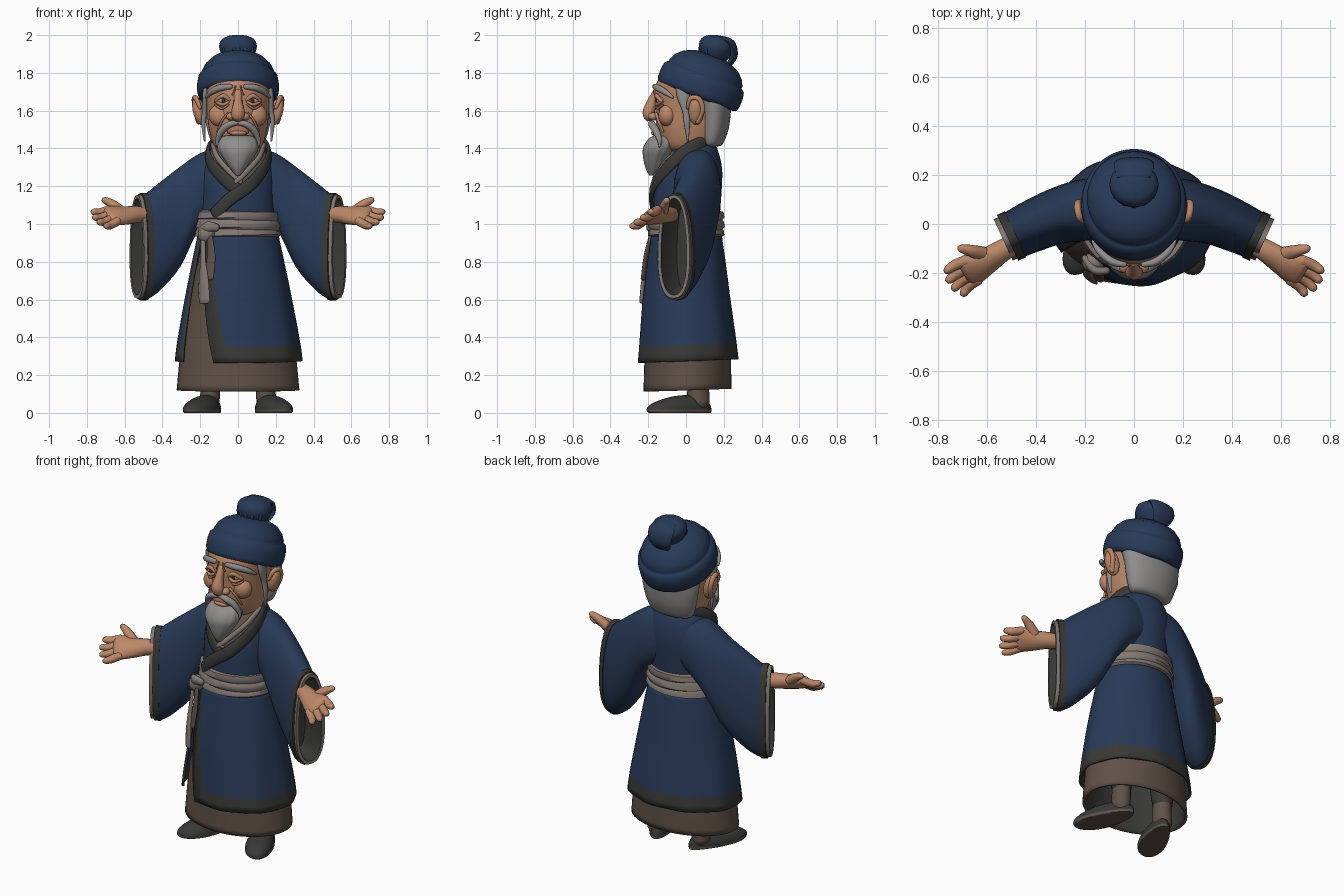
import bpy, bmesh, math
from mathutils import Vector, Matrix

if "Cube" in bpy.data.objects:
    bpy.data.objects.remove(bpy.data.objects["Cube"])

def material(name, r, g, b):
    m = bpy.data.materials.new(name)
    m.diffuse_color = (r, g, b, 1)
    m.use_nodes = True
    m.node_tree.nodes["Principled BSDF"].inputs["Base Color"].default_value = m.diffuse_color
    return m

NAVY = material("navy cloth", .0215, .043, .098)
CHAR = material("charcoal trim", .04, .04, .038)
TAUPE = material("taupe cloth", .115, .082, .064)
SASH = material("warm grey cloth", .225, .19, .17)
HAIR = material("grey hair", .28, .27, .265)
SKIN = material("skin", .50, .245, .14)
BLUSH = material("dark skin", .38, .165, .095)
WHITE = material("eye white", .5, .42, .35)
IRIS = material("iris brown", .05, .025, .015)

# ---------- helpers ----------
def finish(name, bm, mats, mirror=False, angle=50):
    bmesh.ops.recalc_face_normals(bm, faces=bm.faces)
    me = bpy.data.meshes.new(name)
    bm.to_mesh(me)
    bm.free()
    for m in mats:
        me.materials.append(m)
    for p in me.polygons:
        p.use_smooth = True
    me.set_sharp_from_angle(angle=math.radians(angle))
    ob = bpy.data.objects.new(name, me)
    bpy.context.collection.objects.link(ob)
    if mirror:
        ob.modifiers.new("mirror", 'MIRROR')
    return ob

def spline(pts, n):
    """Catmull-Rom resampling of equal-length tuples."""
    out = []
    for i in range(len(pts) - 1):
        a, b, c, d = pts[max(i - 1, 0)], pts[i], pts[i + 1], pts[min(i + 2, len(pts) - 1)]
        for k in range(n):
            t = k / n
            out.append(tuple(.5 * (2 * q + (r - p) * t + (2 * p - 5 * q + 4 * r - s) * t * t
                             + (3 * q - p - 3 * r + s) * t ** 3) for p, q, r, s in zip(a, b, c, d)))
    return out + [tuple(pts[-1])]

def loft(name, rings, mats, rule=None, closed=True, cap=(True, True), mirror=False, angle=50):
    bm = bmesh.new()
    vs = [[bm.verts.new(p) for p in r] for r in rings]
    n = len(rings[0])
    for i in range(len(vs) - 1):
        for j in range(n if closed else n - 1):
            k = (j + 1) % n
            f = bm.faces.new((vs[i][j], vs[i][k], vs[i + 1][k], vs[i + 1][j]))
            if rule:
                f.material_index = rule(i, j)
    for c, r, i in ((cap[0], vs[0], 0), (cap[1], vs[-1], len(vs) - 2)):
        if c and closed:
            bm.faces.new(r).material_index = rule(i, 0) if rule else 0
    return finish(name, bm, mats, mirror, angle)

def circle(n):
    return [2 * math.pi * k / n for k in range(n)]

def tube(name, pts, mat, ref=None, mirror=False, n=5, seg=12):
    """Tapered tube; points are (x, y, z, width, thickness); thickness faces ref or outward."""
    P = spline(pts, n)
    rings = []
    for i, p in enumerate(P):
        c = Vector(p[:3])
        t = (Vector(P[min(i + 1, len(P) - 1)][:3]) - Vector(P[max(i - 1, 0)][:3])).normalized()
        nn = Vector(ref) if ref else Vector((c.x, c.y - .03, 0))
        nn = (nn - t * nn.dot(t)).normalized()
        b = t.cross(nn)
        ring = lambda o, s: [c + t * o + (b * p[3] * math.cos(a) + nn * p[4] * math.sin(a)) * s for a in circle(seg)]
        if i == 0:
            rings.append(ring(-p[4] * .7, .55))
        rings.append(ring(0, 1))
        if i == len(P) - 1:
            rings.append(ring(p[4] * .7, .55))
    return loft(name, rings, [mat], mirror=mirror, angle=80)

def ball(name, loc, scale, mat, rot=(0, 0, 0), mirror=False):
    bm = bmesh.new()
    M = Matrix.Translation(loc)
    for ang, ax in zip(rot, "XYZ"):
        M = M @ Matrix.Rotation(math.radians(ang), 4, ax)
    bmesh.ops.create_uvsphere(bm, u_segments=24, v_segments=14, radius=1,
                              matrix=M @ Matrix.Diagonal((*scale, 1)))
    return finish(name, bm, [mat], mirror)

def oval(z, rx, yf, yb, seg=48):
    """Horizontal ellipse ring between front and back limits."""
    return [Vector((rx * math.sin(a), (yf + yb) / 2 - (yb - yf) / 2 * math.cos(a), z)) for a in circle(seg)]

# ---------- robe body: (z, half width, front y, back y) ----------
BODY = spline([(1.46, .085, -.01, .12), (1.40, .15, -.07, .165), (1.30, .195, -.13, .19),
               (1.2, .2, -.165, .19), (1.05, .2, -.175, .18), (.95, .205, -.175, .18), (.8, .235, -.195, .2),
               (.6, .275, -.22, .225), (.36, .318, -.237, .257), (.26, .33, -.245, .268)], 5)

def body(deg, z, off=0.0):
    """Point on the robe at an angle from the front (positive to +x)."""
    i = 0
    while i < len(BODY) - 2 and BODY[i + 1][0] > z:
        i += 1
    p, q = BODY[i], BODY[i + 1]
    t = min(max((p[0] - z) / (p[0] - q[0]), 0), 1)
    _, rx, yf, yb = [u + (v - u) * t for u, v in zip(p, q)]
    a = math.radians(deg)
    return Vector(((rx + off) * math.sin(a), (yf + yb) / 2 - ((yb - yf) / 2 + off) * math.cos(a), z))

top = [r for r in BODY if r[0] >= .94]
def chest_rule(i, j):
    a = (j + .5) * 7.5
    a = min(a, 360 - a)
    z = top[i][0]
    return 1 if z > 1.19 and a < 8 + (z - 1.2) * 300 else 0
loft("robe_top", [oval(*r) for r in top], [NAVY, TAUPE], chest_rule)

# robe skirt: one wrapped sheet, open on the front left
us = [0, .048] + [.048 + .942 * k / 70 for k in range(1, 71)] + [1]
zs = [.95 - .6 * k / 16 for k in range(17)] + [.345, .30, .265]
rings = []
for z in zs:
    t = (.95 - z) / .685
    a0, a1 = -56 + 33 * t, 290 + 9 * t
    row = []
    for u in us:
        a = a0 + (a1 - a0) * u
        fold = .004 * t * math.sin(math.radians(a * 9))
        row.append(body(a, z, fold + .002) + Vector((0, 0, .018 * t * (1 - math.cos(math.radians(a))) / 2)))
    rings.append(row)
skirt = loft("robe_skirt", rings, [NAVY, CHAR],
             lambda i, j: 1 if i >= 16 or j in (0, len(us) - 2) else 0, closed=False)
sol = skirt.modifiers.new("thickness", 'SOLIDIFY')
sol.thickness, sol.offset = .014, 0

# under skirt with dark lining
rows = spline([(.93, .185, -.155, .16), (.6, .255, -.2, .205), (.36, .30, -.217, .235), (.12, .325, -.225, .24)], 5)
under = loft("under_skirt", [[v + Vector((0, 0, .03 * v.y)) for v in oval(*r)] for r in rows],
             [TAUPE, CHAR], cap=(True, False))
sol = under.modifiers.new("thickness", 'SOLIDIFY')
sol.thickness, sol.offset, sol.material_offset = .014, -1, 1

# sash with creases, knot and tails
prof = [(1.068, .0), (1.064, .018), (1.035, .024), (1.022, .014), (1.01, .022), (.985, .027),
        (.972, .015), (.962, .022), (.94, .022), (.93, .0)]
loft("sash", [[body(7.5 * k, z, o) + Vector((0, 0, .006 * math.sin(math.radians(7.5 * k)) * (i % 3 - 1)))
               for k in range(48)] for i, (z, o) in enumerate(prof)], [SASH])
ball("sash_knot", (-.168, -.16, .95), (.045, .04, .05), SASH, (0, 20, -30))
tube("sash_loop", [(-.2, -.14, .965, .02, .015), (-.16, -.19, .985, .028, .018), (-.11, -.19, .98, .02, .015)], SASH)
tube("sash_tail_grey", [(-.185, -.17, .92, .014, .01), (-.185, -.195, .8, .018, .01), (-.182, -.215, .7, .032, .011),
                        (-.178, -.225, .585, .036, .011)], SASH)
tube("sash_tail_taupe", [(-.15, -.185, .93, .018, .01), (-.142, -.208, .83, .026, .01), (-.155, -.222, .71, .03, .01)], TAUPE)

# crossed collar bands
def collar(name, path, off, w, mat):
    tube(name, [(*body(a, z, off), w, .012) for a, z in path], mat)
collar("collar_inner", [(-180, 1.455), (-120, 1.44), (-72, 1.39), (-46, 1.32), (-20, 1.24), (6, 1.16)], .011, .034, CHAR)
collar("collar_outer", [(180, 1.455), (120, 1.44), (72, 1.39), (45, 1.31), (18, 1.21), (-12, 1.13), (-36, 1.05)], .015, .034, CHAR)
collar("lining_left", [(-75, 1.42), (-36, 1.35), (-8, 1.26), (4, 1.22)], .006, .015, SASH)
collar("lining_right", [(75, 1.42), (36, 1.35), (8, 1.26), (-4, 1.22)], .010, .015, SASH)

# ---------- wide sleeves: (x, y, top z, bottom z, half width, yaw) ----------
def sleeve_ring(x, y, zt, zb, hw, s, along=0, grow=0):
    c = math.sqrt(1 - s * s)
    ring = []
    for a in circle(32):
        u, v = [math.copysign(abs(w) ** .85, w) for w in (math.cos(a), math.sin(a))]
        w = (hw + grow) * u * (1 - .12 * v)
        ring.append(Vector((x + c * along + s * w, y - s * along + c * w,
                            (zt + zb) / 2 + ((zt - zb) / 2 + grow) * v)))
    return ring
S = spline([(.08, .06, 1.41, 1.08, .115, 0), (.20, .058, 1.375, .98, .125, 0), (.31, .035, 1.30, .77, .115, .15),
            (.42, -.01, 1.215, .645, .105, .3), (.485, -.042, 1.16, .60, .098, .42)], 5)
END = [(0, .004), (.035, .004), (.035, -.006), (.055, -.006), (.055, -.024), (0, -.03), (-.07, -.06)]
ns = len(S)
loft("sleeve", [sleeve_ring(*s) for s in S] + [sleeve_ring(*S[-1], o, g) for o, g in END],
     [NAVY, CHAR, SASH], lambda i, j: 0 if i < ns - 1 else (1, 1, 1, 2, 2, 1, 1)[i - ns + 1], mirror=True)

# ---------- hands, palms up and turned forward ----------
d, a = Vector((.86, -.5, .03)).normalized(), Vector((.42, .7, .55)).normalized()
up = (-.3, -.5, .8)
palm = Vector((.635, -.172, 1.045))
tube("forearm", [(.475, -.075, 1.05, .04, .04), (.54, -.11, 1.05, .048, .044), (.60, -.15, 1.045, .06, .04),
                 (.65, -.18, 1.045, .074, .035), (.68, -.198, 1.045, .072, .026)], SKIN, up, True, seg=16)
for i, tip in enumerate([(.765, -.19, 1.065), (.758, -.23, 1.035), (.735, -.263, 1.01), (.698, -.285, .99)]):
    b = palm + d * .03 + a * (.054 - .036 * i)
    m = (b + Vector(tip)) / 2 + Vector((.010, .0, -.010))
    tube("finger", [(*b, .024, .024), (*m, .022, .022), (*tip, .017, .017)], SKIN, up, True)
tb = palm - d * .04 + a * .04
tube("thumb", [(*tb, .032, .028), (.665, -.11, 1.105, .025, .024), (.708, -.10, 1.127, .017, .017)], SKIN, up, True)

# ---------- legs and shoes ----------
tube("leg", [(.15, .05, .6, .08, .08), (.15, .06, .3, .068, .07), (.147, .07, .17, .054, .058)], CHAR, (0, -1, 0), True)
tube("sock", [(.147, .07, .19, .05, .054), (.147, .065, .12, .052, .058), (.15, .065, .05, .052, .06)], TAUPE, (0, -1, 0), True)
bm = bmesh.new()
bmesh.ops.create_uvsphere(bm, u_segments=28, v_segments=18, radius=1)
for v in bm.verts:
    x, y, z = v.co
    z = max(z * (.075 + .02 * y) + .017, 0)
    v.co = (.182 - .06 * y + x * (.082 - .018 * y), -.037 + .172 * y, z)
for f in bm.faces:
    f.material_index = 1 if f.calc_center_median().z < .02 else 0
finish("shoe", bm, [CHAR, TAUPE], True)

# ---------- head ----------
tube("neck", [(0, .05, 1.3, .08, .08), (0, .04, 1.46, .085, .085)], SKIN, (0, -1, 0))
H = spline([(1.37, .07, -.05, .11), (1.41, .125, -.12, .16), (1.5, .153, -.155, .2), (1.6, .165, -.162, .21),
            (1.7, .176, -.166, .22), (1.765, .172, -.145, .2), (1.80, .13, -.08, .17)], 5)
loft("head", [oval(*r) for r in H], [SKIN])
B = spline([(1.41, .09, .10, .165), (1.425, .135, .075, .195), (1.5, .163, .065, .225), (1.6, .182, .06, .238),
            (1.67, .187, .03, .24), (1.71, .187, .0, .235), (1.74, .186, -.01, .22)], 4)
loft("back_hair", [oval(*r) for r in B], [HAIR])
ball("ear", (.205, .055, 1.597), (.033, .042, .076), SKIN, (0, 14, 18), True)
tube("ear_rim", [(.20, .01, 1.615, .01, .01), (.222, .025, 1.665, .013, .013), (.231, .07, 1.66, .014, .014),
                 (.226, .088, 1.605, .013, .013), (.208, .06, 1.54, .014, .014)], SKIN, (1, 0, 0), True)
ball("ear_hollow", (.224, .047, 1.605), (.014, .018, .034), BLUSH, (0, 14, 18), True)
# nose and cheeks
tube("nose", [(0, -.155, 1.70, .022, .02), (0, -.178, 1.65, .023, .026), (0, -.197, 1.595, .036, .032),
              (0, -.195, 1.565, .034, .028)], SKIN, (0, -1, 0))
ball("nostril", (.038, -.173, 1.569), (.024, .028, .021), SKIN, mirror=True)
ball("cheek", (.095, -.098, 1.575), (.06, .048, .06), SKIN, mirror=True)
tube("cheek_fold", [(.055, -.158, 1.585, .006, .008), (.085, -.145, 1.545, .006, .008), (.11, -.122, 1.49, .005, .006)], SKIN, None, True)
# eyes
ball("eye", (.08, -.128, 1.655), (.034, .028, .022), WHITE, mirror=True)
ball("iris", (.078, -.152, 1.655), (.012, .006, .012), IRIS, mirror=True)
tube("upper_lid", [(.043, -.152, 1.655, .009, .01), (.08, -.157, 1.679, .012, .011), (.119, -.13, 1.65, .008, .01)], SKIN, None, True)
tube("lower_lid", [(.043, -.152, 1.652, .006, .008), (.08, -.154, 1.632, .009, .01), (.119, -.13, 1.648, .006, .008)], SKIN, None, True)
tube("eye_bag", [(.05, -.155, 1.632, .005, .006), (.085, -.148, 1.612, .007, .008), (.12, -.123, 1.63, .005, .006)], BLUSH, None, True)
tube("brow_wrinkle", [(.015, -.165, 1.73, .004, .005), (.02, -.168, 1.70, .005, .006), (.03, -.165, 1.685, .004, .004)], BLUSH, None, True)
tube("eyebrow", [(.038, -.166, 1.728, .014, .012), (.09, -.153, 1.722, .018, .016), (.14, -.113, 1.70, .016, .014),
                 (.168, -.07, 1.67, .007, .007)], HAIR, None, True)
# moustache, mouth, beard and side locks
tube("moustache", [(.004, -.18, 1.535, .012, .014), (.045, -.18, 1.527, .018, .02), (.085, -.16, 1.495, .019, .02),
                   (.108, -.14, 1.445, .012, .014), (.108, -.14, 1.41, .005, .006)], HAIR, None, True)
ball("mouth", (0, -.155, 1.495), (.06, .022, .03), BLUSH)
ball("lower_lip", (0, -.165, 1.482), (.045, .02, .014), SKIN)
R = spline([(1.468, .07, -.17, -.06), (1.45, .10, -.2, -.05), (1.40, .106, -.228, -.06), (1.345, .076, -.226, -.095),
            (1.295, .042, -.214, -.125), (1.258, .012, -.195, -.16)], 4)
loft("beard", [[Vector((v.x * (1 + .03 * math.cos(k * math.pi / 2)), v.y, v.z)) for k, v in enumerate(oval(*r))]
               for r in R], [HAIR])
tube("side_lock", [(.168, -.02, 1.735, .034, .014), (.175, -.015, 1.68, .034, .014), (.177, .0, 1.6, .02, .013),
                   (.183, .005, 1.53, .016, .011), (.176, .01, 1.44, .005, .005)], HAIR, (1, 0, 0), True)

# ---------- tilted cap with rolled band and top knot ----------
M = Matrix.Translation((0, .058, 1.675)) @ Matrix.Rotation(math.radians(-21), 4, 'X')
C = [(.15, .02), (.205, -.004), (.224, .004), (.231, .03), (.231, .075), (.225, .108), (.212, .12), (.205, .124),
     (.206, .135), (.19, .168), (.155, .202), (.1, .226), (.04, .235), (.005, .236)]
loft("cap", [[M @ Vector((r * .935 * math.sin(t), -r * math.cos(t), h)) for t in circle(56)] for r, h in C], [NAVY], angle=70)
K = spline([(-.06, .06), (-.02, .088), (.02, .1), (.055, .088), (.075, .05), (.08, .01)], 3)
MK = Matrix.Translation((0, .158, 1.92)) @ Matrix.Rotation(math.radians(-8), 4, 'X')
loft("top_knot", [[MK @ Vector((r * math.sin(t), -r * .93 * math.cos(t), h)) for t in circle(48)] for h, r in K], [NAVY], angle=80)
tube("knot_roll", [(0, .19, 1.98, .07, .016), (0, .238, 1.955, .082, .022), (0, .254, 1.895, .075, .02),
                   (0, .232, 1.85, .055, .016)], NAVY, (0, 1, .3))
for k in range(-2, 3):
    tube("knot_pleat", [(k * .03, .09 + .006 * k * k, 1.87, .01, .006), (k * .036, .073 + .009 * k * k, 1.93, .012, .008),
                        (k * .026, .105 + .006 * k * k, 1.975, .008, .006)], NAVY, (0, -1, .2))
